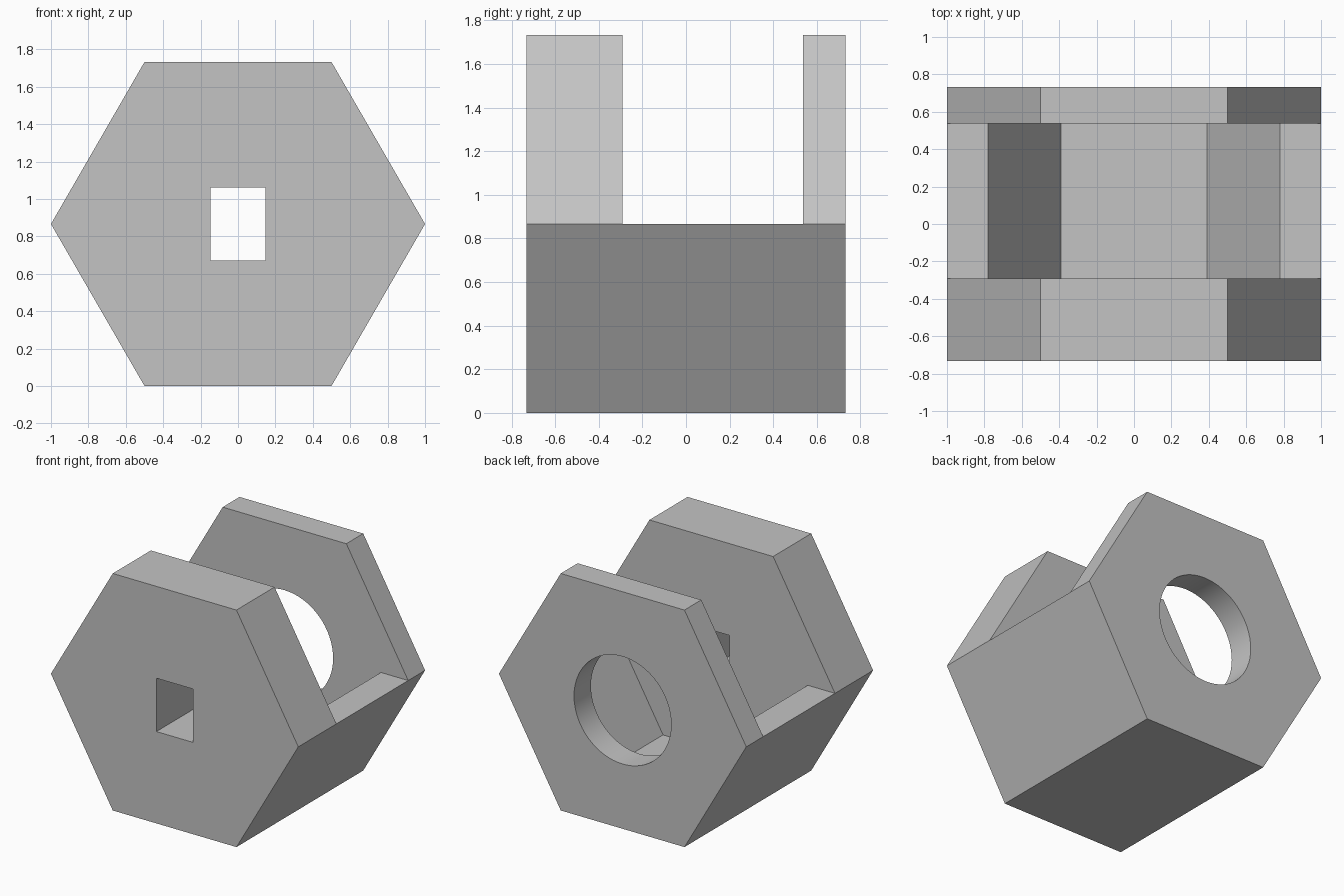
import bpy, bmesh, math

cube = bpy.data.objects.get("Cube")
if cube:
    bpy.data.objects.remove(cube, do_unlink=True)

APOTHEM = math.sqrt(3) / 2      # height of the hexagon centre
HALF_DEPTH = 0.732
POCKET_FRONT, POCKET_BACK = -0.292, 0.537
POCKET_R = 0.78

grey = bpy.data.materials.new("plain_grey")
grey.use_nodes = True
colour = (0.55, 0.55, 0.55, 1)
grey.diffuse_color = colour
grey.node_tree.nodes["Principled BSDF"].inputs["Base Color"].default_value = colour


def prism(name, profile, y0, y1):
    """Extrude an (x, z) profile along y."""
    bm = bmesh.new()
    face = bm.faces.new([bm.verts.new((x, y0, z)) for x, z in profile])
    ext = bmesh.ops.extrude_face_region(bm, geom=[face])
    moved = [v for v in ext["geom"] if isinstance(v, bmesh.types.BMVert)]
    bmesh.ops.translate(bm, verts=moved, vec=(0, y1 - y0, 0))
    bmesh.ops.recalc_face_normals(bm, faces=bm.faces)
    mesh = bpy.data.meshes.new(name)
    bm.to_mesh(mesh)
    bm.free()
    mesh.materials.append(grey)
    obj = bpy.data.objects.new(name, mesh)
    bpy.context.collection.objects.link(obj)
    return obj


def ring(radius, sides):
    steps = [math.tau * i / sides for i in range(sides)]
    return [(radius * math.cos(a), APOTHEM + radius * math.sin(a)) for a in steps]


# Hexagonal body
body = prism("hexagonal_body", ring(1, 6), -HALF_DEPTH, HALF_DEPTH)

# Pocket: lower half of a smaller hexagon, fully open above the centre
floor = APOTHEM * (1 - POCKET_R)
pocket = [(-1.5, APOTHEM), (-POCKET_R, APOTHEM), (-POCKET_R / 2, floor),
          (POCKET_R / 2, floor), (POCKET_R, APOTHEM), (1.5, APOTHEM),
          (1.5, 2), (-1.5, 2)]
# Front window and round hole in the back wall
w, h = 0.147, 0.195
window = [(-w, APOTHEM - h), (w, APOTHEM - h), (w, APOTHEM + h), (-w, APOTHEM + h)]

cutters = [
    prism("pocket_cutter", pocket, POCKET_FRONT, POCKET_BACK),
    prism("window_cutter", window, -1, 0),
    prism("round_hole_cutter", ring(0.393, 64), 0.2, 1),
]

bpy.ops.object.select_all(action="DESELECT")
bpy.context.view_layer.objects.active = body
body.select_set(True)
for cutter in cutters:
    cutter.hide_render = True
    mod = body.modifiers.new(cutter.name, "BOOLEAN")
    mod.operation = "DIFFERENCE"
    mod.solver = "EXACT"
    mod.object = cutter
    bpy.ops.object.modifier_apply(modifier=mod.name)
    bpy.data.objects.remove(cutter, do_unlink=True)

bpy.ops.object.shade_smooth_by_angle(angle=math.radians(30))
